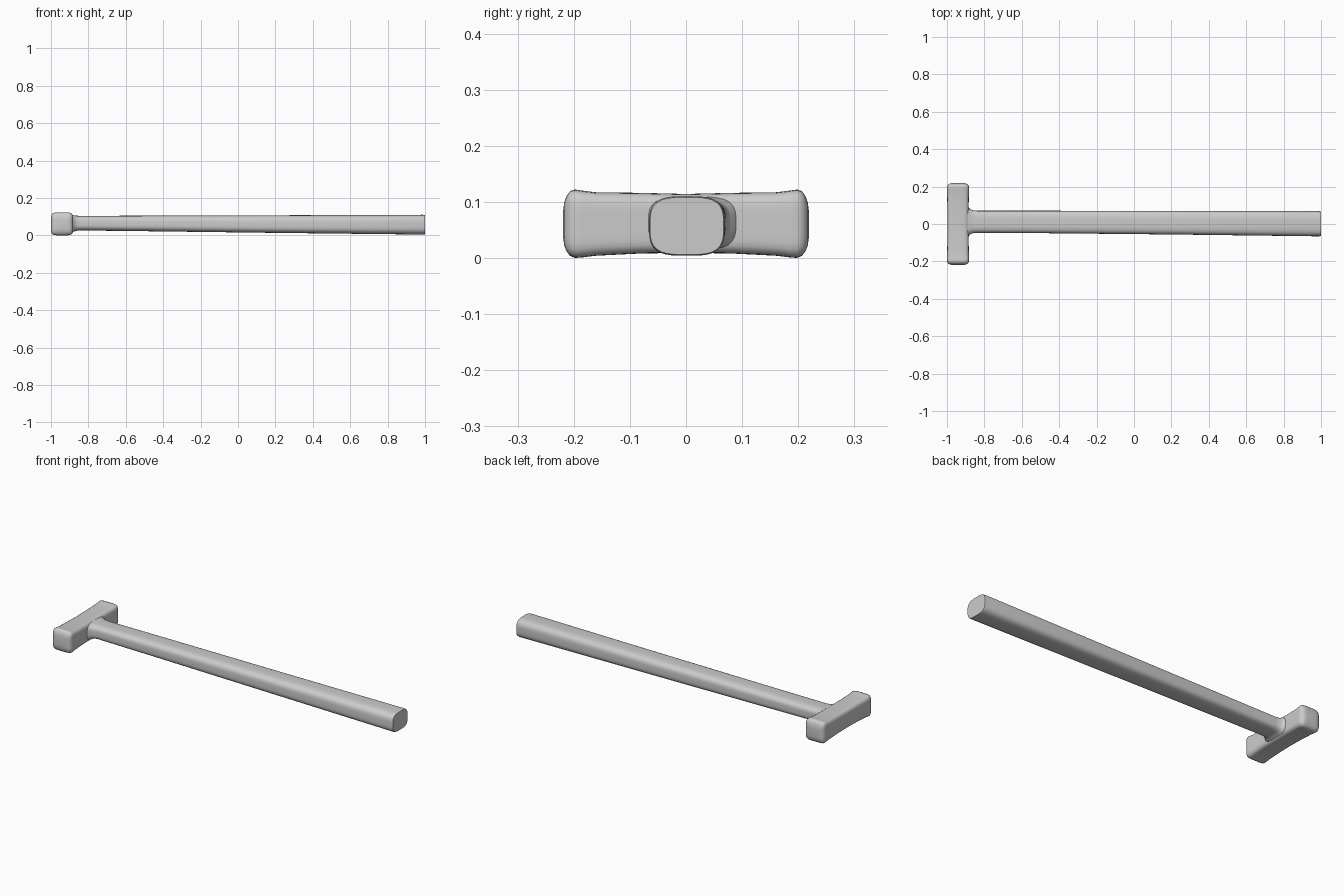
import bpy, bmesh, math

if "Cube" in bpy.data.objects:
    bpy.data.objects.remove(bpy.data.objects["Cube"])


def loft(name, axis, stations, power, seg=48):
    """Skin rounded-rectangle sections: (position, a_min, a_max, z_min, z_max) along x or y."""
    bm = bmesh.new()
    rings = []
    for pos, a0, a1, z0, z1 in stations:
        ring = []
        for i in range(seg):
            t = 2 * math.pi * i / seg
            c, s = math.cos(t), math.sin(t)
            r = (abs(c) ** power + abs(s) ** power) ** (-1 / power)
            a = (a0 + a1) / 2 + r * c * (a1 - a0) / 2
            z = (z0 + z1) / 2 + r * s * (z1 - z0) / 2
            ring.append(bm.verts.new((pos, a, z) if axis == 'x' else (a, pos, z)))
        rings.append(ring)
    for p, q in zip(rings, rings[1:]):
        for i in range(seg):
            j = (i + 1) % seg
            bm.faces.new((p[i], p[j], q[j], q[i]))
    bm.faces.new(rings[0])
    bm.faces.new(rings[-1])
    bmesh.ops.recalc_face_normals(bm, faces=bm.faces)
    mesh = bpy.data.meshes.new(name)
    bm.to_mesh(mesh)
    bm.free()
    obj = bpy.data.objects.new(name, mesh)
    bpy.context.collection.objects.link(obj)
    bpy.ops.object.select_all(action='DESELECT')
    obj.select_set(True)
    bpy.context.view_layer.objects.active = obj
    bpy.ops.object.shade_smooth_by_angle(angle=math.radians(40))
    return obj


# Hammer head: slightly waisted block with domed, rounded striking faces
half = [(0.0, -0.997, -0.884, 0.009, 0.114),
        (0.08, -0.998, -0.884, 0.008, 0.116),
        (0.16, -0.999, -0.883, 0.004, 0.117),
        (0.185, -1.0, -0.882, 0.001, 0.120),
        (0.198, -1.0, -0.882, 0.0, 0.122),
        (0.207, -0.997, -0.885, 0.004, 0.119),
        (0.213, -0.991, -0.891, 0.012, 0.110),
        (0.217, -0.984, -0.898, 0.022, 0.099),
        (0.219, -0.972, -0.910, 0.036, 0.084)]
sections = [(-p, *rest) for p, *rest in reversed(half[1:])] + half
loft("hammer_head", 'y', sections, 6)

# Handle: flares into the head, then widens gently to a flat cut end
loft("handle", 'x', [
    (-0.93, -0.085, 0.105, 0.015, 0.109),
    (-0.886, -0.070, 0.092, 0.015, 0.109),
    (-0.877, -0.057, 0.080, 0.020, 0.107),
    (-0.865, -0.050, 0.074, 0.024, 0.105),
    (-0.84, -0.047, 0.071, 0.026, 0.104),
    (-0.5, -0.049, 0.071, 0.022, 0.105),
    (0.2, -0.056, 0.070, 0.013, 0.107),
    (0.99, -0.066, 0.069, 0.004, 0.110),
    (1.0, -0.064, 0.067, 0.006, 0.108)], 3.4)
